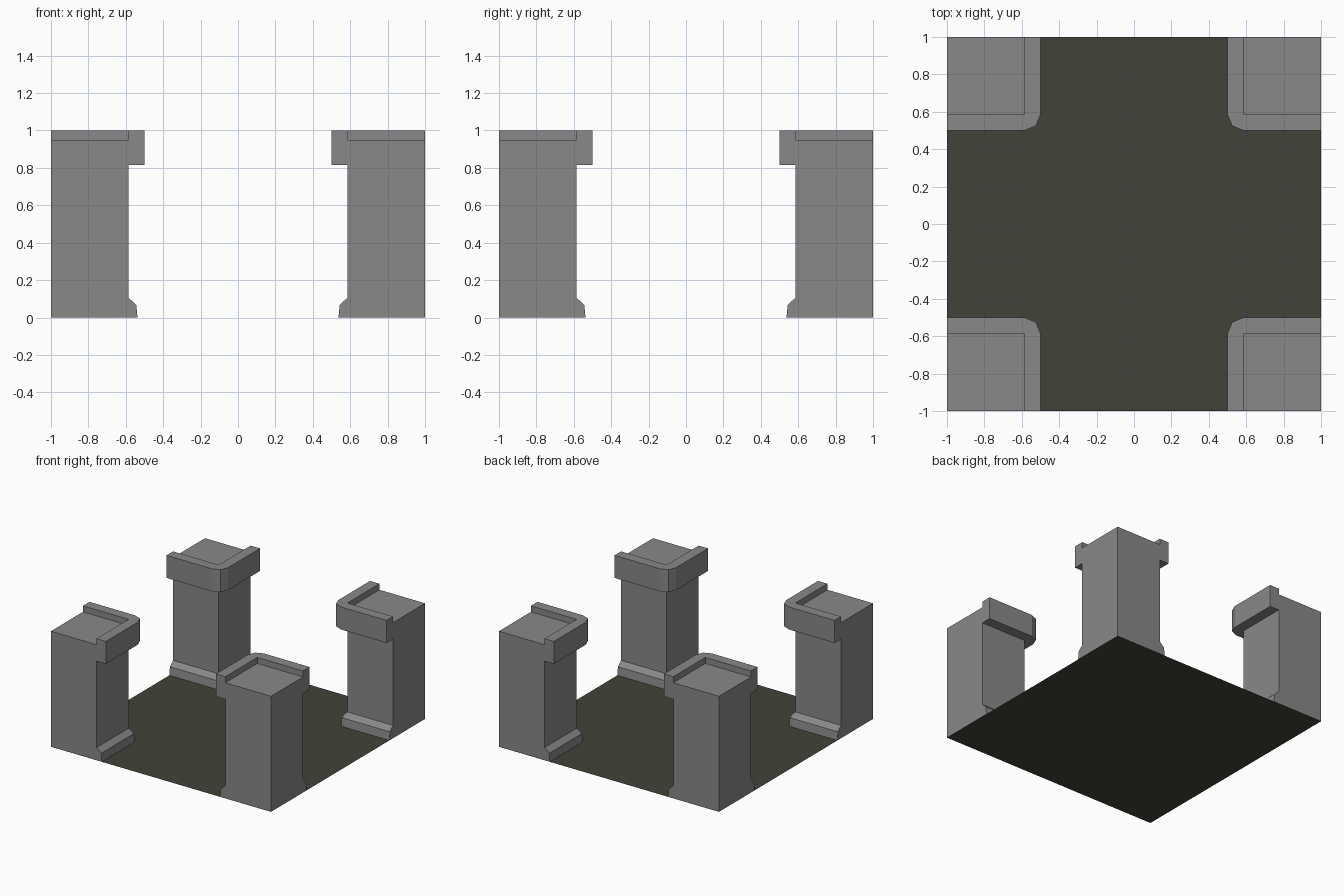
import bpy, bmesh, math

if "Cube" in bpy.data.objects:
    bpy.data.objects.remove(bpy.data.objects["Cube"])

C = 0.585          # inner face of each corner pillar
TOP = 0.95         # pillar top, below the raised rim


def material(name, rgb):
    m = bpy.data.materials.new(name)
    m.diffuse_color = (*rgb, 1)
    m.use_nodes = True
    m.node_tree.nodes["Principled BSDF"].inputs["Base Color"].default_value = m.diffuse_color
    return m


STONE = material("grey stone", (0.25, 0.25, 0.25))
FLOOR = material("dark olive floor", (0.055, 0.055, 0.042))


def finish(bm, name, mat, mirror=True):
    me = bpy.data.meshes.new(name)
    bm.to_mesh(me)
    bm.free()
    me.materials.append(mat)
    ob = bpy.data.objects.new(name, me)
    bpy.context.collection.objects.link(ob)
    if mirror:  # repeat in all four corners
        mod = ob.modifiers.new("four corners", 'MIRROR')
        mod.use_axis = (True, True, False)
        mod.use_clip = False
        mod.use_mirror_merge = False
    return ob


def moulding(name, profile):
    """Sweep a closed (distance, height) profile round the pillar's inner corner."""
    bm = bmesh.new()
    rings = []
    k = math.sqrt(0.5)
    for i in range(5):
        ring = []
        for d, z in profile:
            x, y = [(1, C - d), (C, C - d), (C - d * k, C - d * k),
                    (C - d, C), (C - d, 1)][i]
            ring.append(bm.verts.new((x, y, z)))
        rings.append(ring)
    n = len(profile)
    for a, b in zip(rings, rings[1:]):
        for j in range(n):
            bm.faces.new((a[j], a[(j + 1) % n], b[(j + 1) % n], b[j]))
    bm.faces.new(rings[0])
    bm.faces.new(rings[-1])
    bmesh.ops.remove_doubles(bm, verts=bm.verts, dist=1e-5)
    bmesh.ops.recalc_face_normals(bm, faces=bm.faces)
    # drop faces buried against the pillar or lying on the floor
    hidden = [f for f in bm.faces
              if all(v.co.z < 1e-4 for v in f.verts)
              or (all(v.co.z < TOP + 1e-4 for v in f.verts)
                  and any(all(abs(v.co[a] - C) < 1e-4 for v in f.verts) for a in (0, 1)))]
    bmesh.ops.delete(bm, geom=hidden, context='FACES')
    return finish(bm, name, STONE)


# floor sheet
bm = bmesh.new()
bmesh.ops.create_grid(bm, x_segments=1, y_segments=1, size=1)
finish(bm, "floor", FLOOR, mirror=False)

# square corner pillars, open underneath
bm = bmesh.new()
bmesh.ops.create_cube(bm, size=1)
for v in bm.verts:
    v.co.x = 1 if v.co.x > 0 else C
    v.co.y = 1 if v.co.y > 0 else C
    v.co.z = TOP if v.co.z > 0 else 0
bmesh.ops.delete(bm, geom=[f for f in bm.faces if f.normal.z < -0.5], context='FACES')
finish(bm, "corner_pillars", STONE)

# raised rim round the pillar heads and skirting at the feet
moulding("pillar_rims", [(0, 0.815), (0.085, 0.815), (0.085, 1), (0, 1), (0, TOP)])
moulding("pillar_skirting", [(0, 0), (0.048, 0), (0.041, 0.068), (0, 0.105)])
